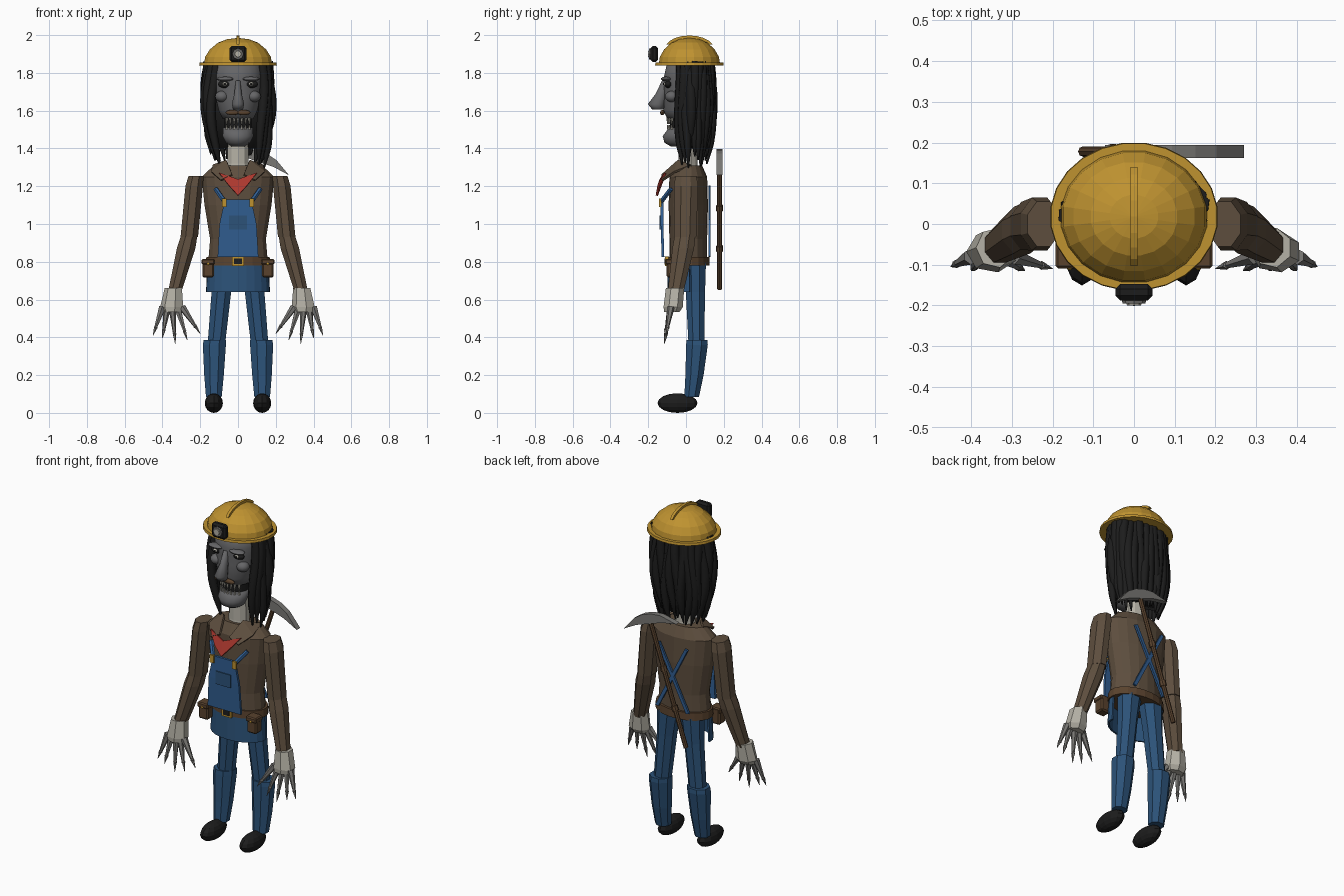
import bpy, bmesh, math, random
from mathutils import Vector

random.seed(4)
if "Cube" in bpy.data.objects:
    bpy.data.objects.remove(bpy.data.objects["Cube"])


def material(name, *rgb):
    m = bpy.data.materials.new(name)
    m.use_nodes = True
    m.diffuse_color = (*rgb, 1)
    m.node_tree.nodes["Principled BSDF"].inputs["Base Color"].default_value = (*rgb, 1)
    return m


GOLD = material("helmet gold", .52, .29, .03)
BLACK = material("soft black", .012, .012, .012)
SKIN = material("ashen skin", .13, .13, .135)
BONE = material("pale bone", .46, .44, .38)
SHIRT = material("shirt brown", .11, .076, .048)
LEATHER = material("leather brown", .10, .055, .027)
BIB = material("bib blue", .03, .11, .28)
DENIM = material("denim blue", .025, .085, .19)
RED = material("scarf red", .42, .04, .028)
STEEL = material("worn steel", .19, .185, .175)


def finish(name, bm, mat, smooth=False, thick=0):
    bmesh.ops.recalc_face_normals(bm, faces=bm.faces)
    me = bpy.data.meshes.new(name)
    bm.to_mesh(me)
    bm.free()
    me.materials.append(mat)
    for p in me.polygons:
        p.use_smooth = smooth
    ob = bpy.data.objects.new(name, me)
    bpy.context.collection.objects.link(ob)
    if thick:
        mod = ob.modifiers.new("thickness", 'SOLIDIFY')
        mod.thickness, mod.offset = thick, 0
    return ob


def loft(name, rings, n, mat, smooth=False):
    """Skin through level elliptical rings given as x, y, z, rx, ry."""
    bm = bmesh.new()
    loops = []
    for x, y, z, rx, ry in rings:
        angs = [math.tau * (i + .5) / n for i in range(n)]
        loops.append([bm.verts.new((x + rx * math.cos(a), y + ry * math.sin(a), z)) for a in angs])
    for a, b in zip(loops, loops[1:]):
        for i in range(n):
            j = (i + 1) % n
            bm.faces.new((a[i], a[j], b[j], b[i]))
    bm.faces.new(loops[0])
    bm.faces.new(loops[-1])
    return finish(name, bm, mat, smooth)


def rod(name, p, q, r1, r2, n, mat):
    p, q = Vector(p), Vector(q)
    bm = bmesh.new()
    bmesh.ops.create_cone(bm, cap_ends=True, segments=n, radius1=r1, radius2=r2, depth=(q - p).length)
    ob = finish(name, bm, mat)
    ob.location = (p + q) / 2
    ob.rotation_euler = (q - p).to_track_quat('Z', 'Y').to_euler()
    return ob


def blob(name, loc, size, mat, u=12, v=8, smooth=True):
    bm = bmesh.new()
    bmesh.ops.create_uvsphere(bm, u_segments=u, v_segments=v, radius=1)
    ob = finish(name, bm, mat, smooth)
    ob.location, ob.scale = loc, size
    return ob


def box(name, loc, size, mat, bevel=0):
    bm = bmesh.new()
    bmesh.ops.create_cube(bm, size=1)
    bmesh.ops.scale(bm, vec=size, verts=bm.verts)
    if bevel:
        bmesh.ops.bevel(bm, geom=bm.edges, offset=bevel, segments=1, affect='EDGES')
    ob = finish(name, bm, mat)
    ob.location = loc
    return ob


def plate(name, pts, mat, thick, faces=None):
    bm = bmesh.new()
    vs = [bm.verts.new(p) for p in pts]
    for f in faces or [range(len(vs))]:
        bm.faces.new([vs[i] for i in f])
    return finish(name, bm, mat, thick=thick)


# Helmet with brim, crest and lamp
HY = .018
loft("helmet_brim", [(0, HY, 1.84, .207, .183), (0, HY, 1.855, .205, .181)], 24, GOLD)
loft("helmet_dome", [(0, HY, z, r, r * .9) for z, r in
     ((1.85, .182), (1.885, .176), (1.925, .15), (1.96, .107), (1.978, .06), (1.984, .01))], 20, GOLD)
crest = [(HY + .128 * math.cos(a), 1.93 + .068 * math.sin(a)) for a in (math.pi * (i + 1) / 10 for i in range(9))]
plate("helmet_crest", [(0, y, z) for y, z in crest], GOLD, .016)
box("lamp_housing", (0, -.168, 1.9), (.092, .04, .085), BLACK, .012)
rod("lamp_rim", (0, -.18, 1.9), (0, -.195, 1.9), .032, .028, 8, STEEL)
rod("lamp_lens", (0, -.19, 1.9), (0, -.2, 1.9), .02, .017, 8, BONE)

# Head, jaw and neck
def head_rings(rows):
    return [(0, (f + b) / 2, z, w, (b - f) / 2) for z, w, f, b in rows]

loft("head", head_rings([(1.86, .12, -.10, .12), (1.78, .13, -.118, .12), (1.735, .125, -.118, .12),
     (1.68, .122, -.115, .11), (1.6, .103, -.12, .1), (1.555, .082, -.1, .09)]), 20, SKIN, True)
loft("mouth", head_rings([(1.57, .075, -.085, .05), (1.48, .07, -.085, .05)]), 16, BLACK)
loft("jaw", head_rings([(1.51, .08, -.092, .04), (1.465, .083, -.125, .03), (1.43, .066, -.115, .02),
     (1.41, .035, -.08, 0)]), 16, SKIN, True)
loft("nose", [(0, -.115, 1.76, .012, .012), (0, -.13, 1.69, .021, .03), (0, -.158, 1.635, .034, .044),
     (0, -.148, 1.605, .028, .03)], 10, SKIN, True)
loft("neck", [(0, .01, 1.24, .075, .06), (0, .01, 1.32, .06, .05), (0, .01, 1.47, .055, .05)], 10, BONE)
for i in range(7):
    x = (i - 3) * .02
    y = -.095 + 6 * x * x
    rod("upper_tooth", (x, y, 1.56), (x, y - .003, 1.53), .008, .003, 5, BONE)
    rod("lower_tooth", (x, y, 1.5), (x, y - .003, 1.525), .007, .003, 5, BONE)
for s in (-1, 1):
    blob("eye_socket", (s * .07, -.094, 1.74), (.036, .02, .02), BLACK)
    blob("eye", (s * .07, -.104, 1.741), (.015, .015, .011), BONE)
    blob("pupil", (s * .07, -.118, 1.741), (.006, .004, .006), BLACK)
    blob("brow", (s * .068, -.105, 1.768), (.048, .028, .012), SKIN)
    blob("cheekbone", (s * .085, -.075, 1.675), (.036, .036, .03), SKIN)
    blob("moustache", (s * .03, -.125, 1.59), (.036, .012, .014), LEATHER)

# Hair: under-layer and wavy tapered strands
loft("hair_base", [(0, .07, 1.86, .14, .07), (0, .07, 1.6, .145, .065), (0, .07, 1.4, .125, .055)], 16, BLACK, True)
curve = bpy.data.curves.new("hair_strands", 'CURVE')
curve.dimensions, curve.bevel_depth, curve.bevel_resolution = '3D', .027, 1
curve.resolution_u, curve.use_fill_caps = 3, True
curve.materials.append(BLACK)
COUNT = 23
for k in range(COUNT):
    a = math.radians(-38 + 256 * k / (COUNT - 1))
    end = random.uniform(1.29, 1.38)
    phase = random.uniform(0, 6)
    sp = curve.splines.new('BEZIER')
    sp.bezier_points.add(5)
    for i, pt in enumerate(sp.bezier_points):
        t = i / 5
        wide = 1 + .13 * math.sin(math.pi * t) - .12 * t ** 3
        wave = .01 * math.sin(phase + 6 * t)
        pt.co = (.152 * wide * math.cos(a) + wave, .03 + .095 * wide * math.sin(a) + wave * .5, 1.86 + (end - 1.86) * t)
        pt.handle_left_type = pt.handle_right_type = 'AUTO'
        pt.radius = (1, 1, 1, .95, .75, .15)[i]
bpy.context.collection.objects.link(bpy.data.objects.new("hair_strands", curve))

# Torso, collar and scarf
loft("shirt", [(0, .012, .8, .16, .1), (0, .012, .92, .15, .1), (0, .012, 1.1, .18, .104),
     (0, .012, 1.25, .195, .1), (0, .015, 1.31, .13, .07)], 18, SHIRT)
plate("scarf", [(-.1, -.11, 1.27), (0, -.135, 1.235), (.1, -.11, 1.27), (.05, -.145, 1.205),
      (0, -.155, 1.15), (-.05, -.145, 1.205)], RED, .012, [(0, 1, 4, 5), (1, 2, 3, 4)])
for s in (-1, 1):
    plate("collar", [(s * x, y, z) for x, y, z in ((.13, .03, 1.31), (.06, -.04, 1.335), (.03, -.125, 1.26),
          (.09, -.125, 1.23), (.14, -.06, 1.275))], SHIRT, .012, [(0, 1, 4), (1, 2, 3, 4)])

# Belt, buckle and pouches
loft("belt", [(0, .015, .78, .172, .112), (0, .015, .825, .17, .11)], 20, LEATHER)
box("buckle", (0, -.1, .802), (.062, .02, .05), GOLD)
box("buckle_centre", (0, -.109, .802), (.04, .008, .03), BLACK)
for s in (-1, 1):
    box("pouch", (s * .158, -.072, .765), (.062, .06, .095), LEATHER, .008)
    box("pouch_flap", (s * .158, -.076, .8), (.07, .066, .03), LEATHER, .006)
    blob("pouch_stud", (s * .158, -.109, .79), (.007, .004, .007), GOLD)

# Overalls: bib, pocket, straps and front skirt
plate("bib", [(-.07, -.127, 1.13), (.07, -.127, 1.13), (.098, -.127, 1), (.108, -.122, .825),
      (-.108, -.122, .825), (-.098, -.127, 1)], BIB, .014, [(0, 1, 2, 5), (5, 2, 3, 4)])
box("bib_pocket", (0, -.135, 1.008), (.096, .008, .076), DENIM)
arc = [math.pi * (.97 + 1.06 * i / 12) for i in range(13)]
skirt = [(w * math.cos(a), .01 + d * math.sin(a), z) for w, d, z in ((.158, .1, .79), (.165, .105, .64)) for a in arc]
plate("front_skirt", skirt, DENIM, .01, [(i, i + 1, i + 14, i + 13) for i in range(12)])
for s in (-1, 1):
    box("strap_clip", (s * .073, -.136, 1.112), (.026, .012, .045), GOLD)
    rod("front_strap", (s * .072, -.13, 1.12), (s * .118, -.08, 1.185), .013, .013, 6, BIB)
    plate("back_strap", [(s * x, .124, z) for x, z in ((.1, 1.2), (.082, 1.205), (-.11, .83), (-.09, .825))], BIB, .012)

# Arms, hands, legs and shoes
tips = [(.45, .41, -.105), (.4, .395, -.115), (.332, .365, -.115), (.268, .385, -.115), (.2, .42, -.11)]
for s in (-1, 1):
    loft("upper_arm", [(s * .222, 0, 1.255, .043, .06), (s * .232, 0, 1.2, .05, .07),
         (s * .258, -.005, .93, .05, .064)], 8, SHIRT)
    loft("forearm", [(s * .258, -.005, .94, .047, .06), (s * .275, -.015, .87, .053, .062),
         (s * .335, -.055, .64, .038, .045)], 8, SHIRT)
    loft("wrist_cuff", [(s * .34, -.058, .66, .048, .05), (s * .348, -.068, .56, .064, .052),
         (s * .348, -.075, .535, .052, .042)], 7, BONE)
    for i, (x, z, y) in enumerate(tips):
        base = Vector((s * (.4 - .026 * i), -.08, .56))
        tip = Vector((s * x, y, z))
        joint = base.lerp(tip, .72)
        rod("finger", base, joint, .02, .008, 6, STEEL)
        blob("knuckle", joint, (.011, .011, .011), STEEL, 6, 4, False)
        rod("claw", joint, tip, .01, .001, 5, STEEL)
    loft("thigh", [(s * .075, .05, .79, .07, .06), (s * .088, .05, .64, .056, .055),
         (s * .115, .055, .36, .05, .045)], 8, DENIM)
    loft("shin", [(s * .123, .058, .385, .064, .06), (s * .125, .058, .36, .066, .062), (s * .127, .045, .2, .056, .052),
         (s * .128, .03, .085, .045, .042)], 8, DENIM)
    blob("shoe", (s * .128, -.045, .052), (.048, .106, .052), BLACK, 12, 8, False)

# Pickaxe slung across the back
low, top = Vector((-.125, .178, .655)), Vector((.118, .178, 1.37))
along = (top - low).normalized()
across = Vector((along.z, 0, -along.x))
rod("pick_handle", low, top, .013, .013, 8, LEATHER)
for t in (.3, .6):
    p = low.lerp(top, t)
    rod("pick_band", p - along * .015, p + along * .015, .019, .019, 8, LEATHER)
half = [(.18, -.045), (.09, .01), (.03, .025), (.03, -.03), (.09, -.03)]
for s in (-1, 1):
    outline = [(s * u, v) for u, v in half] + [(0, -.03), (0, .025)]
    order = [0, 1, 2, 6, 5, 3, 4]
    plate("pick_head", [top + across * outline[i][0] + along * (outline[i][1] - .012) for i in order], STEEL, .032)
